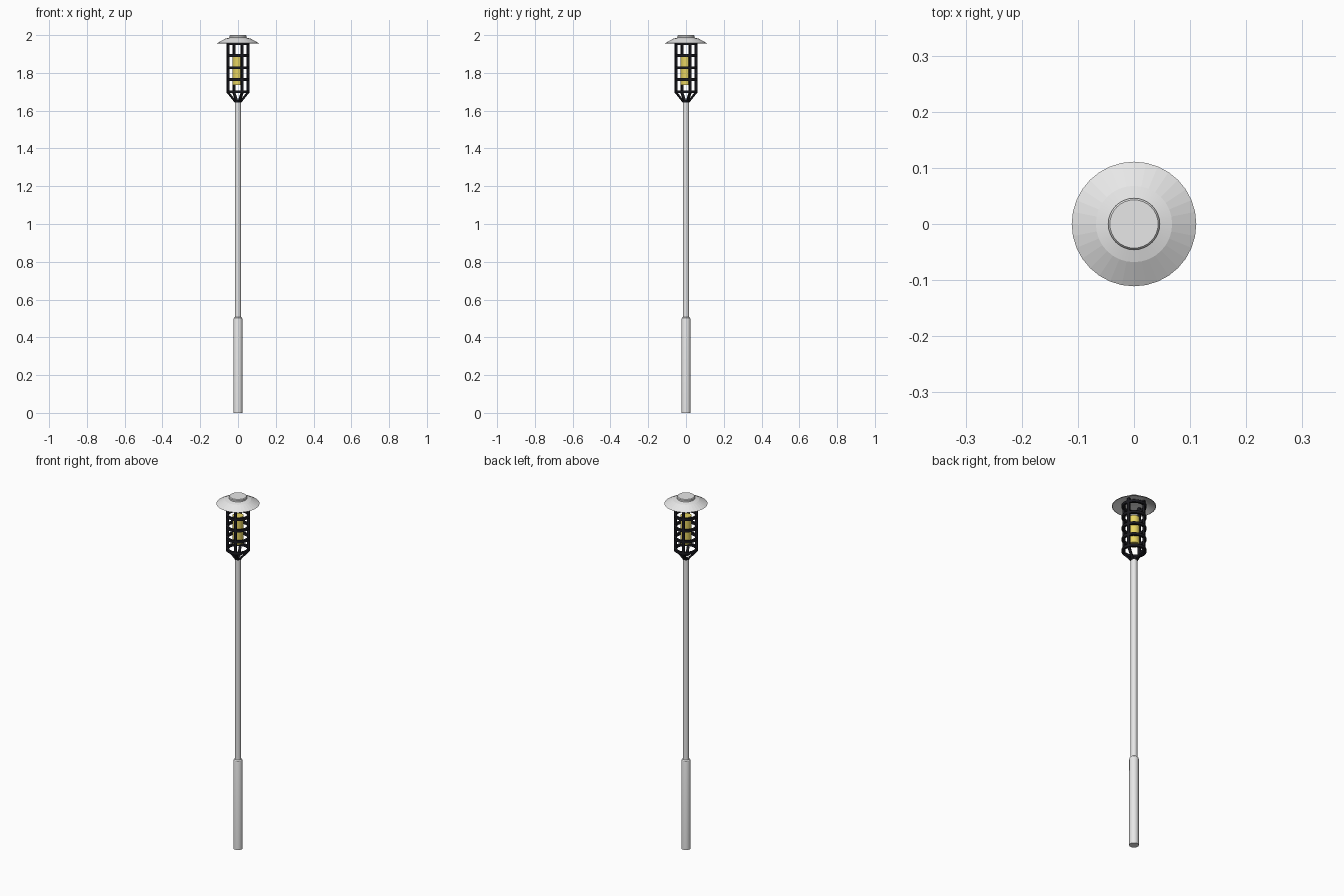
import bpy, bmesh, math
from mathutils import Vector

if "Cube" in bpy.data.objects:
    bpy.data.objects.remove(bpy.data.objects["Cube"])


def material(name, rgb):
    m = bpy.data.materials.new(name)
    m.diffuse_color = (*rgb, 1)
    m.use_nodes = True
    m.node_tree.nodes["Principled BSDF"].inputs["Base Color"].default_value = m.diffuse_color
    return m


GREY = material("light grey metal", (0.8, 0.8, 0.8))
BLACK = material("black metal", (0.01, 0.01, 0.014))
YELLOW = material("yellow lamp", (0.8, 0.66, 0.12))


def finish(name, bm, mat, angle=30):
    bmesh.ops.recalc_face_normals(bm, faces=bm.faces)
    me = bpy.data.meshes.new(name)
    bm.to_mesh(me)
    bm.free()
    me.materials.append(mat)
    ob = bpy.data.objects.new(name, me)
    bpy.context.collection.objects.link(ob)
    bpy.ops.object.select_all(action='DESELECT')
    ob.select_set(True)
    bpy.context.view_layer.objects.active = ob
    bpy.ops.object.shade_smooth_by_angle(angle=math.radians(angle))
    return ob


def lathe(name, profile, mat, sides=32, closed=False, angle=30):
    """Spin an (r, z) profile around z; open profiles get end caps."""
    bm = bmesh.new()
    rings = [[bm.verts.new((r * math.cos(2 * math.pi * i / sides),
                            r * math.sin(2 * math.pi * i / sides), z))
              for i in range(sides)] for r, z in profile]
    pairs = list(zip(rings, rings[1:])) + ([(rings[-1], rings[0])] if closed else [])
    for a, b in pairs:
        for i in range(sides):
            j = (i + 1) % sides
            bm.faces.new((a[i], a[j], b[j], b[i]))
    if not closed:
        bm.faces.new(rings[0])
        bm.faces.new(rings[-1])
    return finish(name, bm, mat, angle)


# Pole with thicker lower sleeve
lathe("pole", [(0.024, 0), (0.024, 0.495), (0.022, 0.503), (0.0165, 0.508),
               (0.0165, 1.655)], GREY, 24)

# Lamp tube
lathe("lamp_tube", [(0.028, 1.735), (0.028, 1.89)], YELLOW, 24)

# Hat-shaped cap, hollow underneath, and its top button
lathe("cap", [(0.111, 1.957), (0.068, 1.981), (0.045, 1.987),
              (0.03, 1.987), (0.03, 1.980), (0.068, 1.974), (0.108, 1.956)],
      GREY, 32, closed=True, angle=5)
lathe("cap_button", [(0.046, 1.979), (0.046, 1.996), (0.043, 2.0)], GREY, 32)

# Cage rings
for n, z in enumerate((1.70, 1.765, 1.828, 1.892, 1.955)):
    lathe(f"cage_ring_{n + 1}", [(0.050, z - 0.007), (0.062, z - 0.007),
                                (0.062, z + 0.007), (0.050, z + 0.007)],
          BLACK, 32, closed=True)

# Four cage bars, each bent inwards to the pole at the bottom
for n in range(4):
    a = math.radians(22.5 + 90 * n)
    radial = Vector((math.cos(a), math.sin(a), 0))
    side = Vector((-math.sin(a), math.cos(a), 0))
    bm = bmesh.new()
    h = 0.0065
    loops = []
    for r0, r1, z in ((0.008, 0.018, 1.645), (0.050, 0.062, 1.695), (0.050, 0.062, 1.975)):
        loops.append([bm.verts.new(radial * r + side * s + Vector((0, 0, z)))
                      for r, s in ((r0, -h), (r1, -h), (r1, h), (r0, h))])
    for p, q in zip(loops, loops[1:]):
        for i in range(4):
            j = (i + 1) % 4
            bm.faces.new((p[i], p[j], q[j], q[i]))
    bm.faces.new(loops[0])
    bm.faces.new(loops[-1])
    finish(f"cage_bar_{n + 1}", bm, BLACK)

# Collar gripping the pole under the cage
lathe("cage_collar", [(0.019, 1.643), (0.021, 1.655)], BLACK, 24)
